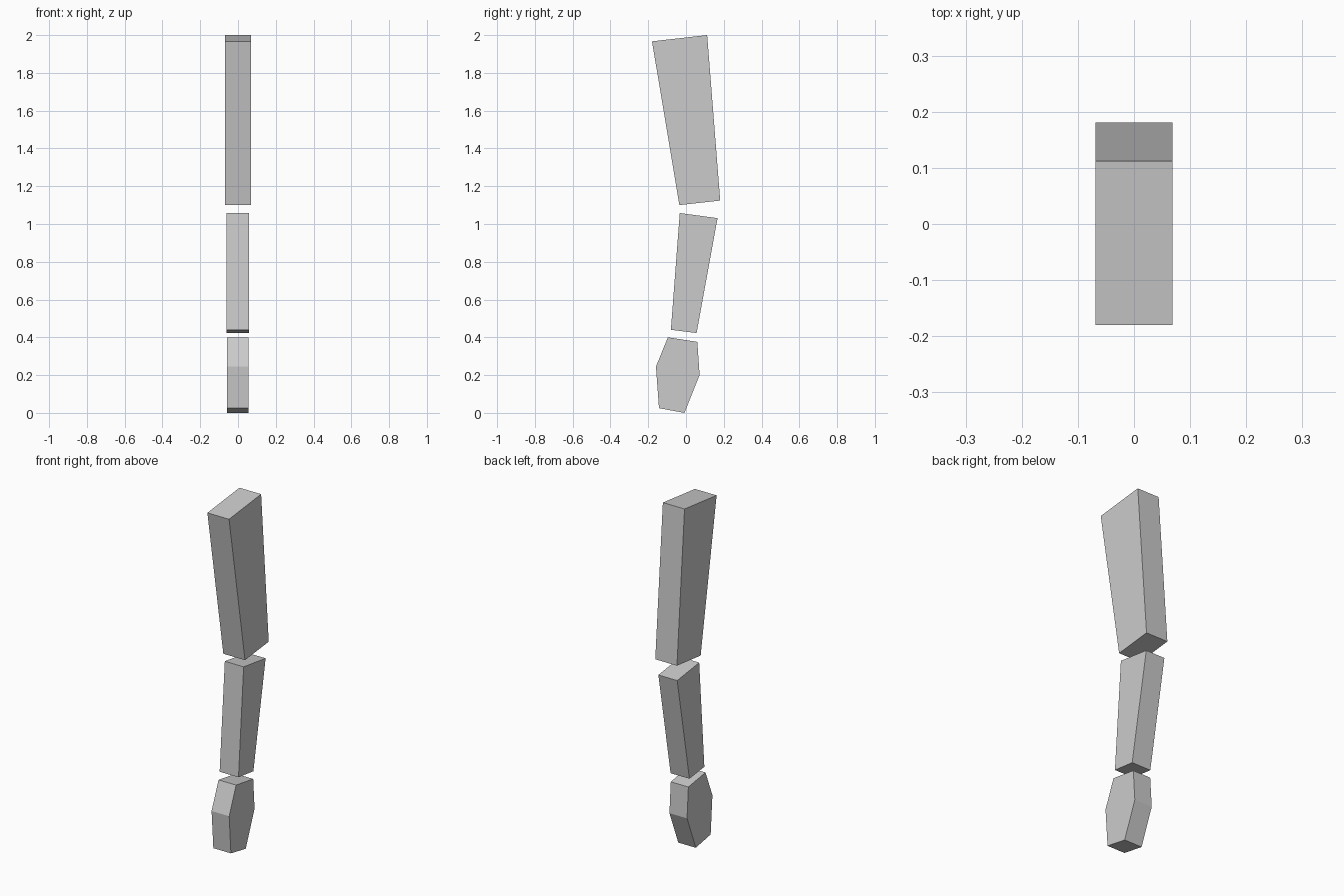
import bpy
import bmesh

if "Cube" in bpy.data.objects:
    bpy.data.objects.remove(bpy.data.objects["Cube"])

grey = bpy.data.materials.new("plain grey")
grey.diffuse_color = (0.6, 0.6, 0.6, 1.0)
grey.use_nodes = True
grey.node_tree.nodes["Principled BSDF"].inputs["Base Color"].default_value = grey.diffuse_color


def slab(name, profile, x_min, x_max):
    """Extrude a side profile of (y, z) points across x."""
    bm = bmesh.new()
    face = bm.faces.new([bm.verts.new((x_min, y, z)) for y, z in profile])
    ext = bmesh.ops.extrude_face_region(bm, geom=[face])
    moved = [v for v in ext["geom"] if isinstance(v, bmesh.types.BMVert)]
    bmesh.ops.translate(bm, verts=moved, vec=(x_max - x_min, 0, 0))
    bmesh.ops.recalc_face_normals(bm, faces=bm.faces[:])
    mesh = bpy.data.meshes.new(name)
    bm.to_mesh(mesh)
    bm.free()
    mesh.materials.append(grey)
    obj = bpy.data.objects.new(name, mesh)
    bpy.context.collection.objects.link(obj)
    return obj


# Upper arm: long block tapering toward the elbow
slab("upper_arm", [(-0.18, 1.967), (0.112, 2.0), (0.181, 1.124), (-0.035, 1.10)],
     -0.069, 0.069)

# Forearm: shorter block tapering toward the wrist
slab("forearm", [(-0.033, 1.058), (0.167, 1.031), (0.056, 0.423), (-0.08, 0.44)],
     -0.061, 0.059)

# Hand: six-sided block
slab("hand", [(-0.096, 0.40), (0.06, 0.376), (0.072, 0.20),
              (-0.008, 0.0), (-0.143, 0.025), (-0.159, 0.245)],
     -0.057, 0.055)
